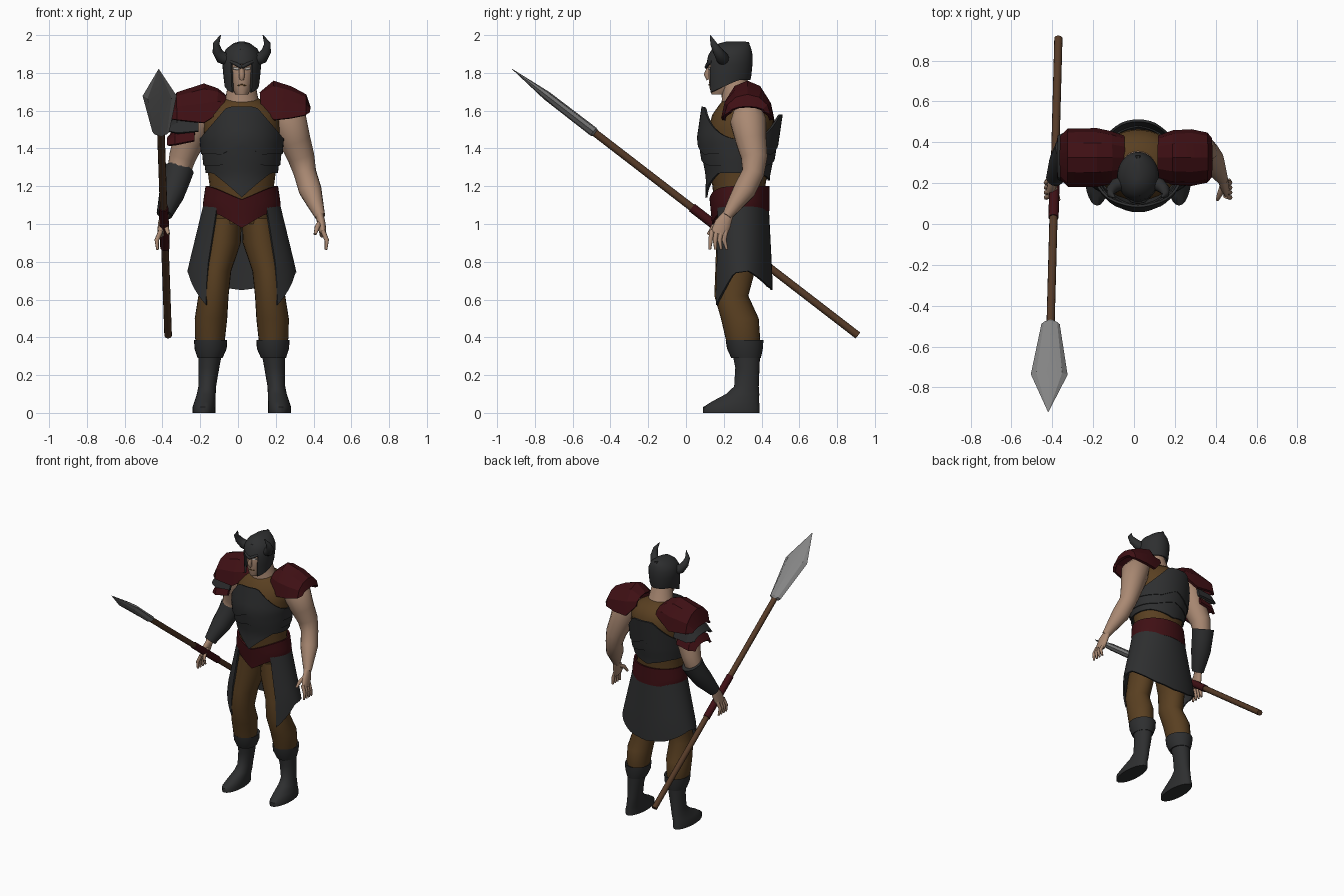
import bpy, bmesh
from math import sin, cos, pi, radians
from mathutils import Vector

if "Cube" in bpy.data.objects:
    bpy.data.objects.remove(bpy.data.objects["Cube"], do_unlink=True)

BODY_X = 0.02          # the body stands slightly off the centre line
BOTH, LEFT, RIGHT = (1, -1), (1,), (-1,)


def material(name, *rgb):
    mat = bpy.data.materials.new(name)
    mat.use_nodes = True
    mat.diffuse_color = (*rgb, 1)
    mat.node_tree.nodes["Principled BSDF"].inputs["Base Color"].default_value = (*rgb, 1)
    return mat


skin = material("skin", .4, .25, .17)
leather = material("brown leather", .1, .05, .015)
iron = material("dark iron", .027, .028, .029)
red = material("dark red", .05, .005, .007)
wood = material("wood", .09, .042, .02)
steel = material("steel", .23, .23, .23)
white = material("eye white", .5, .48, .45)


def grid(name, rings, mat, closed=True, caps=True, angle=50, thick=0, sides=LEFT, drop=None):
    """Join rows of points into a surface, once for each side."""
    for side in sides:
        label = name if sides == LEFT else ("left_" if side > 0 else "right_") + name
        bm = bmesh.new()
        rows = [[bm.verts.new((BODY_X + side * x, y, z)) for x, y, z in ring] for ring in rings]
        n = len(rows[0])
        for low, high in zip(rows, rows[1:]):
            for i in range(n if closed else n - 1):
                j = (i + 1) % n
                bm.faces.new((low[i], low[j], high[j], high[i]))
        if caps:
            bm.faces.new(rows[0])
            bm.faces.new(rows[-1])
        if drop:
            gone = [f for f in bm.faces if drop(f.calc_center_median())]
            bmesh.ops.delete(bm, geom=gone, context='FACES')
        bmesh.ops.recalc_face_normals(bm, faces=bm.faces)
        mesh = bpy.data.meshes.new(label)
        bm.to_mesh(mesh)
        bm.free()
        mesh.materials.append(mat)
        obj = bpy.data.objects.new(label, mesh)
        bpy.context.collection.objects.link(obj)
        bpy.ops.object.select_all(action='DESELECT')
        obj.select_set(True)
        bpy.context.view_layer.objects.active = obj
        if thick:
            mod = obj.modifiers.new("thickness", 'SOLIDIFY')
            mod.thickness, mod.offset = thick, 0
            bpy.ops.object.modifier_apply(modifier=mod.name)
        bpy.ops.object.shade_smooth_by_angle(angle=radians(angle))


def ring(z, x, y, rx, ry, n=24):
    turns = [2 * pi * i / n for i in range(n)]
    return [(x + rx * sin(a), y - ry * cos(a), z) for a in turns]


def loft(name, rows, mat, **options):
    grid(name, [ring(*row) for row in rows], mat, **options)


def tube(name, path, mat, n=14, ref=(1, 0, 0), **options):
    """Sweep an ellipse along points of (x, y, z, radius, other radius)."""
    points = [Vector(p[:3]) for p in path]
    rings = []
    for i, p in enumerate(path):
        t = (points[min(i + 1, len(path) - 1)] - points[max(i - 1, 0)]).normalized()
        across = Vector(ref)
        across = (across - t * across.dot(t)).normalized()
        other = t.cross(across)
        turns = [2 * pi * k / n for k in range(n)]
        rings.append([points[i] + across * p[3] * cos(a) + other * p[-1] * sin(a) for a in turns])
    grid(name, rings, mat, **options)


def blend(rows, v):
    """Read a table of rising keys at v."""
    v = min(max(v, rows[0][0]), rows[-1][0])
    for a, b in zip(rows, rows[1:]):
        if v <= b[0]:
            f = (v - a[0]) / (b[0] - a[0])
            return [p + (q - p) * f for p, q in zip(a[1:], b[1:])]


def wrap(name, mat, profile, bottom, top, gap=0, start=0, n=48, steps=5):
    """Plate around the body whose edges follow functions of the angle from the front."""
    closed = start == 0
    turns = [radians(start + (360 - 2 * start) * i / n) for i in range(n if closed else n + 1)]
    rings = []
    for k in range(steps + 1):
        row = []
        for a in turns:
            z = bottom(a) + (top(a) - bottom(a)) * k / steps
            y, rx, ry = blend(profile, z)
            row.append(((rx + gap) * sin(a), y - (ry + gap) * cos(a), z))
        rings.append(row)
    grid(name, rings, mat, closed=closed, caps=False, thick=.012)


def arch(name, sections, mat, sides):
    """Angular shoulder plate bent over the arm, from (x, top, bottom, half depth)."""
    bends = [radians(30 * k) for k in range(-3, 4)]
    rings = [[(x, .325 + d * sin(a), low + (top - low) * cos(a)) for a in bends]
             for x, top, low, d in sections]
    grid(name, rings, mat, closed=False, caps=False, angle=18, thick=.018, sides=sides)


def point(a, width):
    """One at the centre line, falling straight to zero at the given width."""
    return max(0, 1 - abs(sin(a)) / width)


# Torso
torso = [(1, .29, .16, .13), (1.1, .285, .185, .135), (1.2, .28, .17, .14), (1.35, .28, .19, .165),
         (1.5, .29, .205, .175), (1.58, .3, .2, .16), (1.63, .3, .15, .125), (1.67, .29, .08, .08)]
loft("shirt", [(z, 0, *rest) for z, *rest in torso], leather)

# Layered chest armour
armour = [(1.12, .27, .165, .165), (1.25, .275, .185, .165), (1.35, .275, .197, .185),
          (1.45, .275, .205, .2), (1.62, .3, .205, .2)]


def chest_top(a):
    return 1.62 - .26 * max(0, abs(sin(a)) - .35) - (.04 if cos(a) < 0 else 0)


def chest_hem(a):
    return 1.37 + .05 * point(a, .5)


def band_hem(a):
    return 1.31 + .03 * point(a, .6)


def lower_hem(a):
    return 1.27 - (.13 if cos(a) > 0 else .04) * point(a, .8)


wrap("breastplate", iron, armour, chest_hem, chest_top, .012)
wrap("middle_band", iron, armour, band_hem, lambda a: chest_hem(a) + .03, .005)
wrap("lower_band", iron, armour, lower_hem, lambda a: band_hem(a) + .03, -.002)

# Sash and open-fronted skirt
wrap("sash", red, torso, lambda a: 1.07 - .09 * max(0, cos(a)) ** 2 * point(a, 1),
     lambda a: 1.2 - .07 * max(0, cos(a)) * point(a, 1), .016)
skirt = [(.57, .29, .29, .165), (.75, .29, .283, .16), (1.12, .285, .193, .146)]
hem = [(40, .57), (78, .74), (105, .75), (150, .67), (180, .65)]
wrap("skirt", iron, skirt, lambda a: blend(hem, 180 - abs(180 - a * 180 / pi))[0],
     lambda a: 1.12, start=40)

# Legs and boots
loft("leg", [(.34, .165, .305, .07, .08), (.4, .168, .3, .08, .092), (.5, .163, .285, .086, .1),
             (.62, .15, .24, .08, .09), (.75, .138, .26, .082, .105), (.9, .105, .285, .1, .125),
             (1.03, .088, .29, .088, .125)], leather, sides=BOTH)
loft("boot", [(0, .2, .24, .06, .15), (.03, .2, .24, .061, .15), (.06, .195, .262, .056, .125),
              (.1, .188, .3, .05, .088), (.14, .183, .32, .047, .065), (.24, .174, .325, .055, .064),
              (.33, .166, .318, .064, .075)], iron, sides=BOTH)
loft("boot_cuff", [(.29, .168, .318, .066, .078), (.34, .165, .312, .085, .095),
                   (.385, .165, .31, .088, .1), (.375, .165, .308, .07, .08)],
     iron, angle=30, sides=BOTH)

# Arms and hands
tube("arm", [(.2, .33, 1.62, .07), (.25, .33, 1.54, .097), (.282, .345, 1.44, .083),
             (.315, .362, 1.35, .071), (.335, .355, 1.27, .06), (.362, .31, 1.18, .061),
             (.392, .255, 1.1, .042), (.415, .215, 1.04, .027)], skin, sides=BOTH)
tube("palm", [(.41, .225, 1.055, .022, .028), (.422, .195, 1, .022, .045),
              (.43, .172, .945, .018, .045)], skin, sides=BOTH)
for i, finger in enumerate(("index", "middle", "ring", "little")):
    y = .138 + .024 * i
    tube(finger + "_finger", [(.428, y, .965, .013), (.45, y - .008, .915, .012),
                              (.446, y - .012 + .006 * i, .865, .007)], skin, n=8, sides=BOTH)
tube("thumb", [(.415, .19, 1.01, .015), (.4, .145, .985, .014), (.388, .118, .945, .008)],
     skin, n=8, sides=BOTH)
tube("vambrace", [(.33, .37, 1.29, .078), (.345, .345, 1.235, .073), (.37, .3, 1.16, .068),
                  (.41, .22, 1.05, .042)], iron, sides=RIGHT)

# Shoulder plates
arch("left_pauldron", [(.1, 1.69, 1.63, .1), (.17, 1.75, 1.55, .125), (.26, 1.72, 1.56, .13),
                       (.335, 1.68, 1.575, .115), (.355, 1.62, 1.59, .09)], red, LEFT)
arch("pauldron", [(.07, 1.66, 1.61, .1), (.13, 1.71, 1.58, .12), (.2, 1.735, 1.535, .135),
                  (.34, 1.69, 1.55, .135), (.375, 1.58, 1.555, .1)], red, RIGHT)
arch("upper_lame", [(.23, 1.6, 1.49, .12), (.34, 1.58, 1.48, .125), (.39, 1.52, 1.49, .1)],
     iron, RIGHT)
arch("lower_lame", [(.25, 1.53, 1.44, .115), (.35, 1.5, 1.42, .12), (.39, 1.45, 1.415, .09)],
     red, RIGHT)

# Neck and face
loft("neck", [(1.58, 0, .29, .12, .11), (1.66, 0, .275, .088, .085), (1.78, 0, .25, .065, .07)], skin)
loft("face", [(1.685, 0, .175, .032, .04), (1.72, 0, .19, .052, .065), (1.78, 0, .21, .068, .09),
              (1.85, 0, .215, .074, .096), (1.9, 0, .23, .06, .08)], skin)
tube("nose", [(0, .13, 1.85, .01), (0, .11, 1.79, .016), (0, .12, 1.765, .012)], skin, n=8)
tube("mouth", [(-.025, .133, 1.733, .004), (0, .124, 1.737, .005), (.025, .133, 1.733, .004)],
     leather, n=6, ref=(0, 0, 1))
tube("eye", [(.017, .125, 1.82, .007), (.045, .135, 1.825, .006)], white, n=8, ref=(0, 0, 1), sides=BOTH)
tube("brow", [(0, .108, 1.83, .01), (.03, .114, 1.846, .01), (.058, .138, 1.86, .008)],
     iron, n=8, ref=(0, 0, 1), sides=BOTH)

# Helmet with open face, crest and horns
shell = [ring(*row, 32) for row in (
    (1.695, 0, .225, .086, .11), (1.78, 0, .225, .091, .114), (1.845, 0, .23, .097, .116),
    (1.89, 0, .235, .095, .112), (1.925, 0, .242, .077, .098), (1.952, 0, .255, .04, .075),
    (1.96, 0, .265, .012, .05))]
shell[0] = [(x, y, z + .07 * min(1, max(0, (y - .13) / .15))) for x, y, z in shell[0]]
grid("helmet", shell, iron, thick=.012, drop=lambda c: c.z < 1.69 or (
    c.z < 1.845 and c.y < .2 and abs(c.x - BODY_X) < .05) or (c.z < 1.8 and abs(c.y - .225) < .02
                                                            and abs(c.x - BODY_X) < .02))
tube("crest", [(0, .14, 1.915, .016, .012), (0, .24, 1.948, .02, .012), (0, .335, 1.957, .012, .008)],
     iron, n=6, angle=20)
tube("horn", [(.07, .2, 1.87, .036), (.108, .19, 1.882, .033), (.13, .168, 1.915, .026),
              (.135, .145, 1.955, .017), (.112, .128, 2, .002)], iron, ref=(0, 1, 0), sides=BOTH)

# Spear held in the right hand
tip, butt = Vector((-.44, -.92, 1.82)), Vector((-.39, .91, .41))


def along(f, *radii):
    return (*tip.lerp(butt, f), *radii)


tube("spear_shaft", [along(.22, .02), along(1, .02)], wood, n=12)
tube("spear_grip", [along(.52, .025), along(.67, .025)], red, n=12)
tube("spear_head", [along(0, .001), along(.1, .09, .024), along(.235, .045, .026),
                    along(.24, .022)], steel, n=8, angle=15)
